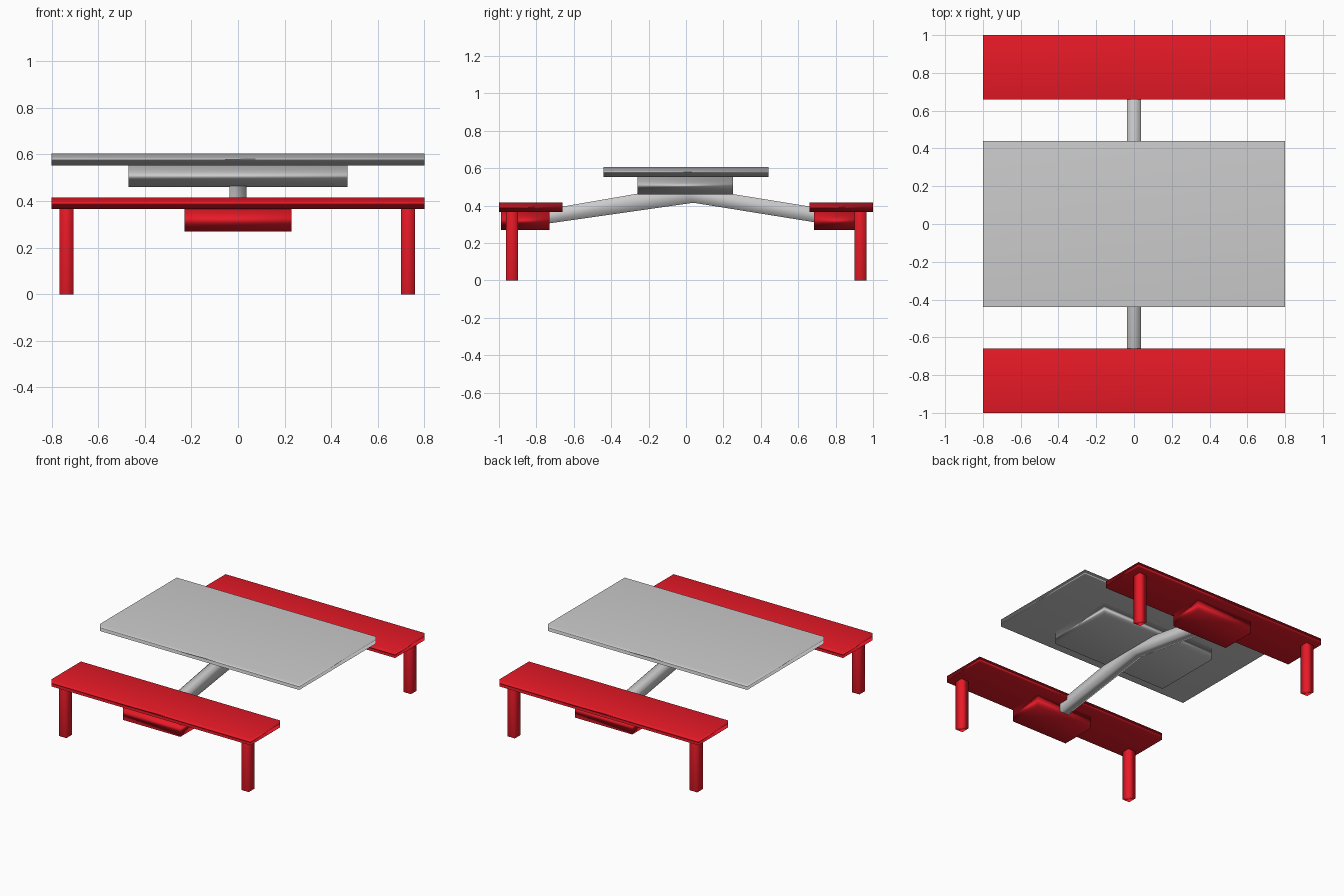
import bpy
import bmesh

if "Cube" in bpy.data.objects:
    bpy.data.objects.remove(bpy.data.objects["Cube"])

red = bpy.data.materials.new("red_paint")
red.diffuse_color = (0.8, 0.01, 0.02, 1)
red.use_nodes = True
red.node_tree.nodes["Principled BSDF"].inputs["Base Color"].default_value = red.diffuse_color


def make(name, verts, faces, mat=None, smooth=True):
    me = bpy.data.meshes.new(name)
    me.from_pydata(verts, [], faces)
    bm = bmesh.new()
    bm.from_mesh(me)
    bmesh.ops.recalc_face_normals(bm, faces=bm.faces)
    for f in bm.faces:
        f.smooth = smooth
    bm.to_mesh(me)
    bm.free()
    ob = bpy.data.objects.new(name, me)
    bpy.context.collection.objects.link(ob)
    if mat:
        me.materials.append(mat)
    if smooth:
        # large faces stay flat, narrow sides take the soft gradient
        ob.modifiers.new("weighted", 'WEIGHTED_NORMAL').mode = 'FACE_AREA'
    return ob


def loft(name, rings, mat=None, smooth=True):
    """Skin a list of four-cornered rings and cap both ends."""
    verts = [v for r in rings for v in r]
    n = len(rings)
    faces = [(0, 1, 2, 3), tuple(4 * (n - 1) + i for i in range(4))]
    for k in range(n - 1):
        for i in range(4):
            j = (i + 1) % 4
            faces.append((4 * k + i, 4 * k + j, 4 * k + 4 + j, 4 * k + 4 + i))
    return make(name, verts, faces, mat, smooth)


def box(name, x, y, z, mat=None, smooth=True):
    ring = lambda h: [(x[0], y[0], h), (x[1], y[0], h), (x[1], y[1], h), (x[0], y[1], h)]
    return loft(name, [ring(z[0]), ring(z[1])], mat, smooth)


# Table top and the mounting block under it
box("table_top", (-0.8, 0.8), (-0.44, 0.44), (0.553, 0.605))
box("table_block", (-0.47, 0.47), (-0.26, 0.25), (0.46, 0.553))

# Benches, each with a mounting block and two legs
for side, y0, b0, l0 in (("front", -1.0, -0.99, -0.962), ("back", 0.66, 0.685, 0.9)):
    box(side + "_bench_seat", (-0.8, 0.8), (y0, y0 + 0.34), (0.365, 0.416), red)
    box(side + "_bench_block", (-0.23, 0.23), (b0, b0 + 0.26), (0.27, 0.365), red)
    for end, x in (("left", -0.735), ("right", 0.73)):
        box(f"{side}_{end}_leg", (x - 0.03, x + 0.03), (l0, l0 + 0.064), (0, 0.37), red)

# Bent bar joining the benches beneath the table: (y bottom, z bottom, y top, z top)
profile = [(-0.78, 0.298, -0.78, 0.374), (0.04, 0.415, -0.02, 0.505), (0.78, 0.296, 0.78, 0.376)]
w = 0.036
loft("connecting_bar", [[(-w, yb, zb), (w, yb, zb), (w, yt, zt), (-w, yt, zt)]
                        for yb, zb, yt, zt in profile])
